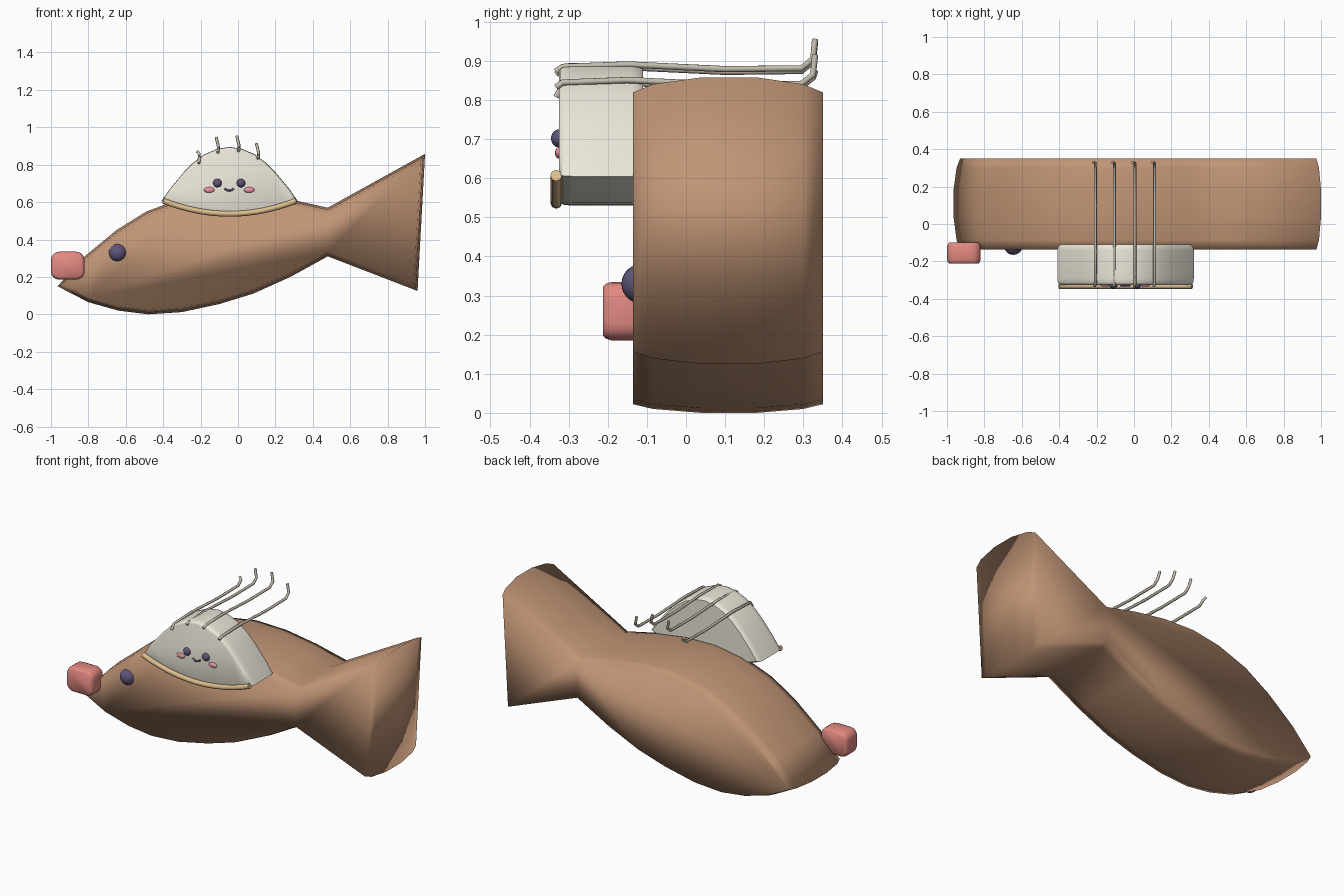
import bpy, bmesh, math
from mathutils import Vector

if "Cube" in bpy.data.objects:
    bpy.data.objects.remove(bpy.data.objects["Cube"])


def material(name, rgb):
    m = bpy.data.materials.new(name)
    m.diffuse_color = (*rgb, 1)
    m.use_nodes = True
    m.node_tree.nodes["Principled BSDF"].inputs["Base Color"].default_value = m.diffuse_color
    return m


BROWN = material("brown", (0.53, 0.30, 0.18))
CREAM = material("cream", (0.84, 0.80, 0.70))
RED = material("red", (0.76, 0.25, 0.22))
DARK = material("dark", (0.11, 0.09, 0.19))
PINK = material("pink", (0.80, 0.30, 0.38))
GOLD = material("gold", (0.72, 0.52, 0.27))
STRAND = material("strand", (0.55, 0.50, 0.42))


def inset(points, d):
    """Mitred inward offset of a counter-clockwise x-z outline."""
    out, n = [], len(points)
    for i in range(n):
        p = Vector(points[i])
        a = (p - Vector(points[i - 1])).normalized()
        b = (Vector(points[(i + 1) % n]) - p).normalized()
        na, nb = Vector((-a.y, a.x)), Vector((-b.y, b.x))
        out.append(p + (na + nb) * d / (1 + na.dot(nb)))
    return out


def slab(name, outline, layers, mat):
    """Loft an outline through (y, inset) layers and cap both ends."""
    bm = bmesh.new()
    rings = [[bm.verts.new((p[0], y, p[1])) for p in inset(outline, d)] for y, d in layers]
    n = len(outline)
    for r, s in zip(rings, rings[1:]):
        for i in range(n):
            bm.faces.new((r[i], r[(i + 1) % n], s[(i + 1) % n], s[i]))
    bm.faces.new(rings[0])
    bm.faces.new(rings[-1][::-1])
    bmesh.ops.recalc_face_normals(bm, faces=bm.faces)
    for f in bm.faces:
        f.smooth = True
    me = bpy.data.meshes.new(name)
    bm.to_mesh(me)
    bm.free()
    ob = bpy.data.objects.new(name, me)
    bpy.context.collection.objects.link(ob)
    me.materials.append(mat)
    return ob


def ball(name, loc, size, mat):
    bpy.ops.mesh.primitive_uv_sphere_add(segments=24, ring_count=14, radius=1, location=loc)
    ob = bpy.context.object
    ob.name, ob.scale = name, size
    ob.data.materials.append(mat)
    bpy.ops.object.shade_smooth()


def tube(name, points, radius, mat):
    cu = bpy.data.curves.new(name, 'CURVE')
    cu.dimensions, cu.bevel_depth, cu.bevel_resolution = '3D', radius, 2
    cu.use_fill_caps = True
    sp = cu.splines.new('POLY')
    sp.points.add(len(points) - 1)
    for p, co in zip(sp.points, points):
        p.co = (*co, 1)
    cu.materials.append(mat)
    ob = bpy.data.objects.new(name, cu)
    bpy.context.collection.objects.link(ob)


# Fish body with tail
fish = [(-0.965, 0.15), (-0.80, 0.065), (-0.64, 0.02), (-0.48, 0.0), (-0.30, 0.012),
        (-0.10, 0.055), (0.08, 0.11), (0.28, 0.20), (0.48, 0.31), (0.96, 0.125),
        (1.0, 0.858), (0.48, 0.57), (0.28, 0.615), (0.08, 0.645), (-0.12, 0.65),
        (-0.30, 0.62), (-0.49, 0.55), (-0.65, 0.45), (-0.82, 0.31)]
slab("fish_body", fish, [(-0.135, 0.022), (-0.085, 0.010), (0.04, 0), (0.18, 0),
                         (0.30, 0.010), (0.35, 0.022)], BROWN)

# Nose and fish eye
nose = []
for k, (cx, cz) in enumerate([(-0.865, 0.29), (-0.955, 0.29), (-0.955, 0.23), (-0.865, 0.23)]):
    for j in range(5):
        t = math.pi / 2 * (k + j / 4)
        nose.append((cx + 0.045 * math.cos(t), cz + 0.045 * math.sin(t)))
slab("nose", nose, [(-0.212, 0.012), (-0.205, 0.005), (-0.19, 0), (-0.12, 0),
                    (-0.108, 0.005), (-0.10, 0.012)], RED)
ball("fish_eye", (-0.645, -0.115, 0.33), (0.05, 0.05, 0.05), DARK)

# Dome
lower = [(-0.41 + 0.73 * i / 12, 0.53 + 0.075 * (i / 6 - 1) ** 2) for i in range(13)]
upper = [(0.275, 0.67), (0.20, 0.76), (0.15, 0.81), (0.09, 0.855), (0.02, 0.885), (-0.045, 0.895),
         (-0.11, 0.885), (-0.18, 0.855), (-0.24, 0.81), (-0.29, 0.76), (-0.365, 0.67)]
dome = slab("dome", lower + upper, [(-0.325, 0.014), (-0.322, 0.007), (-0.312, 0.002), (-0.29, 0),
                                    (-0.14, 0), (-0.12, 0.003), (-0.11, 0.012)], CREAM)
bpy.context.view_layer.objects.active = dome
dome.select_set(True)
bpy.ops.object.shade_smooth_by_angle(angle=math.radians(45))

# Trim along the dome's lower edge
tube("dome_trim", [(-0.4 + 0.71 * i / 16, -0.332, 0.537 + 0.07 * (i / 8 - 1) ** 2)
                   for i in range(17)], 0.015, GOLD)

# Little face
for side, s in (("left", -1), ("right", 1)):
    ball(side + "_face_eye", (-0.047 + s * 0.063, -0.325, 0.702), (0.023, 0.02, 0.023), DARK)
    ball(side + "_cheek", (-0.047 + s * 0.107, -0.325, 0.665), (0.028, 0.01, 0.015), PINK)
tube("smile", [(-0.047 + 0.025 * t, -0.328, 0.661 + 0.012 * t * t)
               for t in (-1, -0.6, -0.2, 0.2, 0.6, 1)], 0.005, DARK)

# Long strands with upturned tips
for i, (x, z) in enumerate([(-0.207, 0.838), (-0.105, 0.878), (0.005, 0.885), (0.11, 0.845)]):
    tip = z + 0.07 if i else z + 0.035
    drop = 0.012 if i else 0.03
    tube(f"strand_{i + 1}", [(x - 0.003, -0.332, z - drop), (x, -0.315, z), (x, -0.15, z + 0.006),
                             (x, 0.10, z - 0.006), (x, 0.295, z - 0.004), (x, 0.325, z + 0.02),
                             (x - 0.012, 0.33, tip)], 0.008, STRAND)
